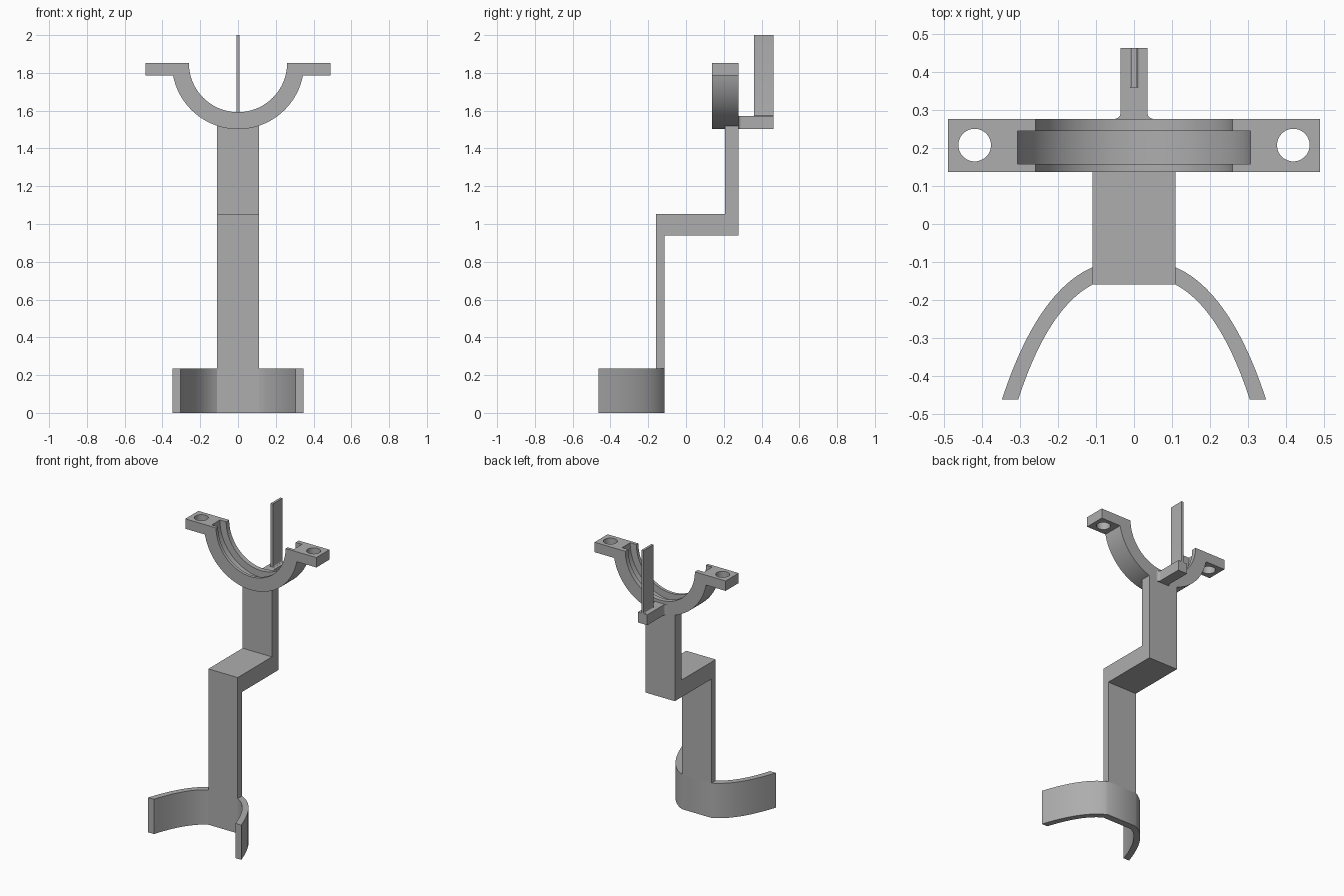
import bpy, bmesh, math
from mathutils import Vector

cube = bpy.data.objects.get("Cube")
if cube:
    bpy.data.objects.remove(cube, do_unlink=True)

grey = bpy.data.materials.new("plain grey")
grey.use_nodes = True
COLOUR = (0.42, 0.42, 0.42, 1)
grey.diffuse_color = COLOUR
grey.node_tree.nodes["Principled BSDF"].inputs["Base Color"].default_value = COLOUR

# Map profile coordinates (a, b) and depth d to space for each extrusion axis
PLACE = {
    "x": lambda a, b, d: (d, a, b),
    "y": lambda a, b, d: (a, d, b),
    "z": lambda a, b, d: (a, b, d),
}


def prism(name, profile, axis, lo, hi):
    """Extrude a closed 2D profile along an axis."""
    place = PLACE[axis]
    bm = bmesh.new()
    face = bm.faces.new([bm.verts.new(place(a, b, lo)) for a, b in profile])
    ext = bmesh.ops.extrude_face_region(bm, geom=[face])
    verts = [g for g in ext["geom"] if isinstance(g, bmesh.types.BMVert)]
    bmesh.ops.translate(bm, verts=verts, vec=Vector(place(0, 0, hi - lo)))
    bmesh.ops.recalc_face_normals(bm, faces=bm.faces)
    mesh = bpy.data.meshes.new(name)
    bm.to_mesh(mesh)
    bm.free()
    mesh.materials.append(grey)
    obj = bpy.data.objects.new(name, mesh)
    bpy.context.collection.objects.link(obj)
    return obj


def activate(obj):
    bpy.ops.object.select_all(action="DESELECT")
    obj.select_set(True)
    bpy.context.view_layer.objects.active = obj


def smooth(obj):
    activate(obj)
    bpy.ops.object.shade_smooth_by_angle(angle=math.radians(30))


def cut(obj, cutter):
    cutter.hide_render = True
    mod = obj.modifiers.new("cut", "BOOLEAN")
    mod.operation, mod.solver, mod.object = "DIFFERENCE", "EXACT", cutter
    activate(obj)
    bpy.ops.object.modifier_apply(modifier=mod.name)
    bpy.data.objects.remove(cutter, do_unlink=True)


def arc(cx, cy, r, start, end, n):
    """Points on an arc, angles in degrees."""
    angles = [math.radians(start + (end - start) * i / n) for i in range(n + 1)]
    return [(cx + r * math.cos(t), cy + r * math.sin(t)) for t in angles]


def bezier(p, c, q, n=14):
    p, c, q = Vector(p), Vector(c), Vector(q)
    ts = [i / n for i in range(n + 1)]
    return [tuple(p * (1 - t) ** 2 + c * 2 * t * (1 - t) + q * t * t) for t in ts]


def mirrored(half):
    """Close a right-hand half profile across the vertical axis."""
    return half + [(-a, b) for a, b in reversed(half)]


# Curved foot clamp, open to the front
back_edge = bezier((0.11, -0.114), (0.255, -0.178), (0.348, -0.462))
front_edge = bezier((0.305, -0.462), (0.227, -0.222), (0.11, -0.16))
smooth(prism("foot_clamp", mirrored(back_edge + front_edge), "z", 0, 0.235))

# Stepped stem
stem = [(-0.16, 0.235), (-0.114, 0.235), (-0.114, 0.938), (0.277, 0.938),
        (0.277, 1.53), (0.206, 1.53), (0.206, 1.053), (-0.16, 1.053)]
prism("stepped_stem", stem, "x", -0.11, 0.11)

# Half-ring cradle with bolt tabs
TOP, TAB, OUTER = 1.852, 1.785, 0.35
drop = math.degrees(math.asin((TOP - TAB) / OUTER))
cradle_profile = ([(0.49, TOP)] + arc(0, TOP, 0.26, 0, -180, 48)
                  + [(-0.49, TOP), (-0.49, TAB)]
                  + arc(0, TOP, OUTER, drop - 180, -drop, 48) + [(0.49, TAB)])
cradle = prism("half_ring_cradle", cradle_profile, "y", 0.137, 0.277)
cut(cradle, prism("groove_cutter", arc(0, TOP, 0.307, 2, 358, 95), "y", 0.158, 0.245))
for side in (-1, 1):
    hole = arc(side * 0.42, 0.208, 0.043, 0, 352.5, 47)
    cut(cradle, prism("hole_cutter", hole, "z", 1.7, 1.9))
smooth(cradle)

# Rear arm with flared root
root = [(0.052, 0.262), (0.052, 0.277)] + arc(0.052, 0.294, 0.017, -90, -180, 6)
smooth(prism("rear_arm", mirrored(root + [(0.035, 0.464)]), "z", 1.503, 1.573))

# Upright fin with small fillets at its foot
fin = [(0.0145, 1.57)] + arc(0.0145, 1.58, 0.0065, -90, -180, 5) + [(0.008, 2.0)]
smooth(prism("upright_fin", mirrored(fin), "y", 0.36, 0.464))
